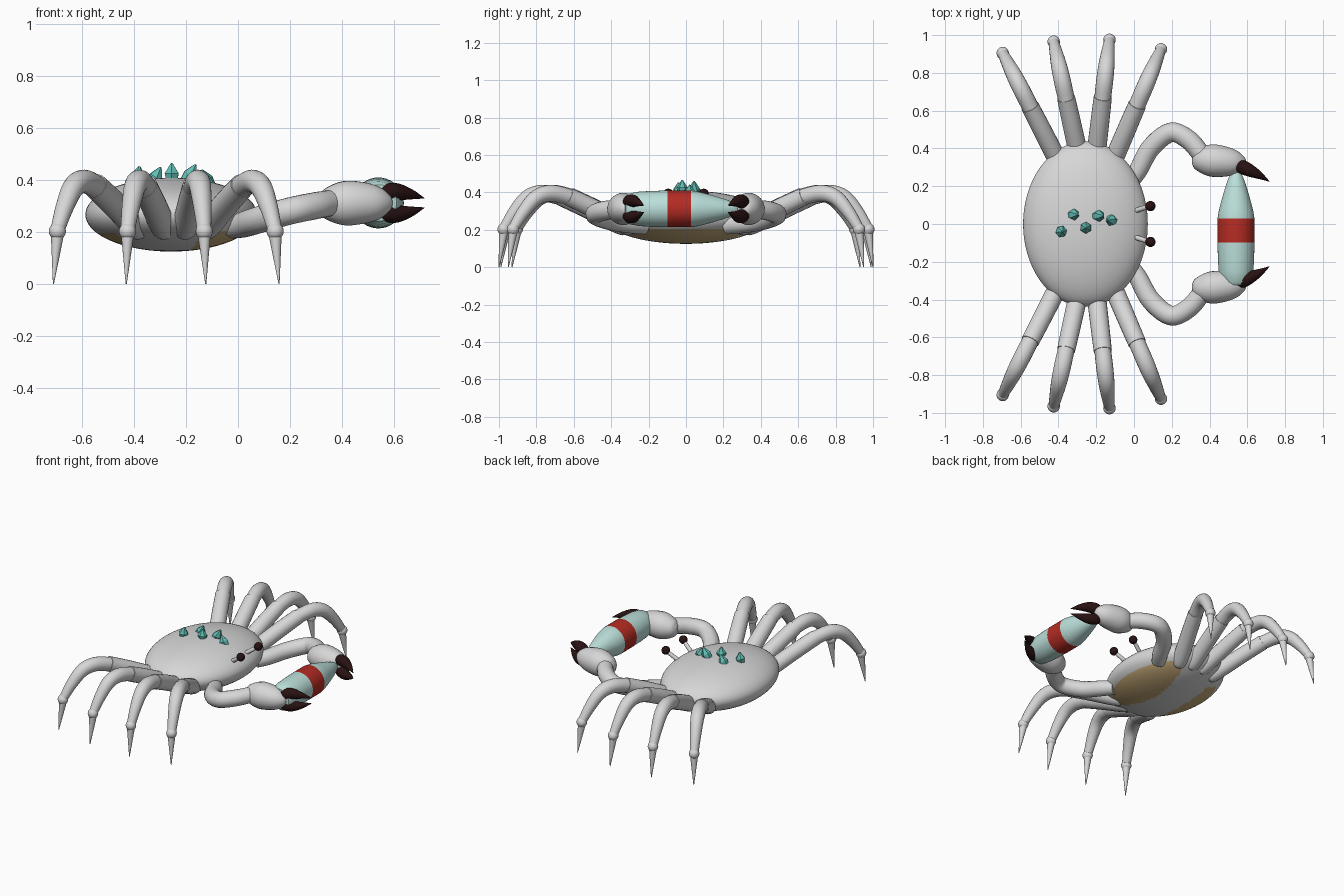
import bpy, bmesh, math
from mathutils import Vector, Matrix

if "Cube" in bpy.data.objects:
    bpy.data.objects.remove(bpy.data.objects["Cube"])


def material(name, r, g, b):
    m = bpy.data.materials.new(name)
    m.use_nodes = True
    m.diffuse_color = (r, g, b, 1)
    m.node_tree.nodes["Principled BSDF"].inputs["Base Color"].default_value = (r, g, b, 1)
    return m


SHELL = material("pale grey shell", 0.68, 0.68, 0.68)
TAN = material("tan belly", 0.60, 0.43, 0.20)
DARK = material("dark brown", 0.022, 0.006, 0.006)
TEAL = material("teal crystal", 0.12, 0.52, 0.46)
GLASS = material("pale aqua glass", 0.50, 0.74, 0.70)
RED = material("red label", 0.46, 0.025, 0.017)


def finish(bm, name, mats, smooth=True, mirror=False):
    """Turn a bmesh into an object, optionally mirrored across y."""
    bmesh.ops.recalc_face_normals(bm, faces=bm.faces)
    mesh = bpy.data.meshes.new(name)
    bm.to_mesh(mesh)
    bm.free()
    for m in mats:
        mesh.materials.append(m)
    if smooth:
        mesh.shade_smooth()
        mesh.set_sharp_from_angle(angle=math.radians(40))
    ob = bpy.data.objects.new(name, mesh)
    bpy.context.collection.objects.link(ob)
    if mirror:
        mod = ob.modifiers.new("Mirror", 'MIRROR')
        mod.use_axis = (False, True, False)
        mod.use_mirror_merge = False
    return ob


def spline(pts, steps):
    """Catmull-Rom curve through points holding x, y, z and radius."""
    p = [Vector(q) for q in pts]
    p = [2 * p[0] - p[1]] + p + [2 * p[-1] - p[-2]]
    out = []
    for a, b, c, d in zip(p, p[1:], p[2:], p[3:]):
        for i in range(steps):
            t = i / steps
            out.append(0.5 * (2 * b + (c - a) * t + (2 * a - 5 * b + 4 * c - d) * t * t
                              + (3 * b - a - 3 * c + d) * t ** 3))
    return out + [p[-2]]


def tube(bm, pts, steps=5, sides=20):
    """Sweep a circle of varying radius along a path, with closed ends."""
    path = spline(pts, steps)
    side = Vector((0.31, 0.17, 0.93))
    rings = []
    for i, q in enumerate(path):
        t = (path[min(i + 1, len(path) - 1)].xyz - path[max(i - 1, 0)].xyz).normalized()
        side = (side - t * side.dot(t)).normalized()
        up = t.cross(side)
        r = max(q.w, 0.001)
        rings.append([bm.verts.new(q.xyz + r * (math.cos(a) * side + math.sin(a) * up))
                      for a in (2 * math.pi * k / sides for k in range(sides))])
    for lo, hi in zip(rings, rings[1:]):
        for k in range(sides):
            n = (k + 1) % sides
            bm.faces.new((lo[k], lo[n], hi[n], hi[k]))
    bm.faces.new(rings[0])
    bm.faces.new(rings[-1])


def tube_part(name, mat, pts, mirror=True, **kw):
    bm = bmesh.new()
    tube(bm, pts, **kw)
    return finish(bm, name, [mat], mirror=mirror)


def ball(name, mat, pos, r):
    bm = bmesh.new()
    bmesh.ops.create_uvsphere(bm, u_segments=20, v_segments=12, radius=r,
                              matrix=Matrix.Translation(pos))
    return finish(bm, name, [mat], mirror=True)


# Body: flattened oval with tan patches on the underside
bm = bmesh.new()
bmesh.ops.create_uvsphere(bm, u_segments=96, v_segments=48, radius=1)
for v in bm.verts:
    v.co = (-0.257 + 0.33 * v.co.x, 0.437 * v.co.y, 0.267 + 0.142 * v.co.z)
for f in bm.faces:
    c = f.calc_center_median()
    front = c.z < 0.205 and c.x > -0.19 + 0.5 * c.y * c.y and abs(c.y) < 0.33
    rear = c.z < 0.195 and c.x < -0.41 and abs(c.y) < 0.24
    f.material_index = 1 if front or rear else 0
finish(bm, "body", [SHELL, TAN])

# Walking legs: hip and ankle in plan, mirrored to the other side
legs = [((-0.385, 0.30), (-0.695, 0.905), (-0.71, 0.93)),
        ((-0.285, 0.33), (-0.425, 0.965), (-0.43, 0.99)),
        ((-0.205, 0.33), (-0.13, 0.975), (-0.124, 1.0)),
        ((-0.125, 0.30), (0.143, 0.925), (0.158, 0.95))]
for i, (hip, ankle, tip) in enumerate(legs, 1):
    def at(f, z, r):
        q = Vector(hip).lerp(Vector(ankle), f)
        return (q.x, q.y, z, r)
    tube_part(f"upper_leg_{i}", SHELL,
              [at(-0.06, 0.205, 0.02), at(-0.02, 0.215, 0.044), at(0.05, 0.23, 0.05),
               at(0.3, 0.31, 0.05), at(0.53, 0.378, 0.048)])
    tube_part(f"lower_leg_{i}", SHELL,
              [at(0.5, 0.372, 0.044), at(0.67, 0.395, 0.045), at(0.80, 0.372, 0.042),
               at(0.91, 0.295, 0.035), at(1, 0.205, 0.027)])
    ball(f"ankle_{i}", SHELL, at(1, 0.203, 0)[:3], 0.033)
    tube_part(f"foot_{i}", SHELL, [at(1, 0.19, 0.025), (*tip, 0.0, 0.002)], steps=1)

# Claw arms, palms and pincers
tube_part("claw_arm", SHELL,
          [(-0.02, 0.22, 0.22, 0.045), (0.025, 0.29, 0.23, 0.05), (0.09, 0.405, 0.25, 0.052),
           (0.195, 0.485, 0.28, 0.052), (0.29, 0.445, 0.30, 0.052), (0.36, 0.365, 0.312, 0.05)])
tube_part("claw_palm", SHELL,
          [(0.308, 0.345, 0.308, 0.025), (0.33, 0.343, 0.308, 0.055), (0.39, 0.338, 0.31, 0.082),
           (0.45, 0.333, 0.312, 0.085), (0.53, 0.325, 0.312, 0.068), (0.58, 0.318, 0.312, 0.035),
           (0.592, 0.315, 0.312, 0.005)])
for name, s in (("upper_pincer", 1), ("lower_pincer", -1)):
    tube_part(name, DARK,
              [(0.545, 0.315, 0.312 + s * 0.03, 0.015), (0.565, 0.305, 0.312 + s * 0.036, 0.035),
               (0.61, 0.285, 0.312 + s * 0.042, 0.034), (0.665, 0.257, 0.312 + s * 0.033, 0.02),
               (0.717, 0.225, 0.312 + s * 0.018, 0.001)])

# Eyes on stalks
tube_part("eye_stalk", SHELL, [(0.0, 0.068, 0.33, 0.014), (0.085, 0.095, 0.39, 0.012)], steps=1)
ball("eye", DARK, (0.087, 0.095, 0.393), 0.027)

# Bottle held between the claws, with a band of red
bm = bmesh.new()
profile = [(-0.325, 0.055), (-0.322, 0.07), (-0.305, 0.082), (-0.25, 0.092), (-0.18, 0.096),
           (-0.098, 0.098), (0.028, 0.098), (0.065, 0.092), (0.11, 0.081), (0.16, 0.067),
           (0.21, 0.052), (0.25, 0.037), (0.275, 0.024), (0.285, 0.012)]
tube(bm, [(0.54, y, 0.312, r) for y, r in profile], steps=1, sides=40)
for f in bm.faces:
    f.material_index = 1 if -0.098 < f.calc_center_median().y < 0.028 else 0
finish(bm, "bottle", [GLASS, RED])

# Faceted crystals on the back: x, y, top height, lean in x
for i, (x, y, top, lean) in enumerate([(-0.385, -0.04, 0.453, 0.01), (-0.315, 0.05, 0.45, 0.03),
                                       (-0.255, -0.02, 0.465, 0.0), (-0.183, 0.043, 0.46, 0.035),
                                       (-0.125, 0.02, 0.44, -0.025)], 1):
    bm = bmesh.new()
    tube(bm, [(x - lean, y, 0.375, 0.018), (x, y, top - 0.04, 0.031),
              (x + lean * 0.6, y, top, 0.004)], steps=1, sides=6)
    finish(bm, f"crystal_{i}", [TEAL], smooth=False)
